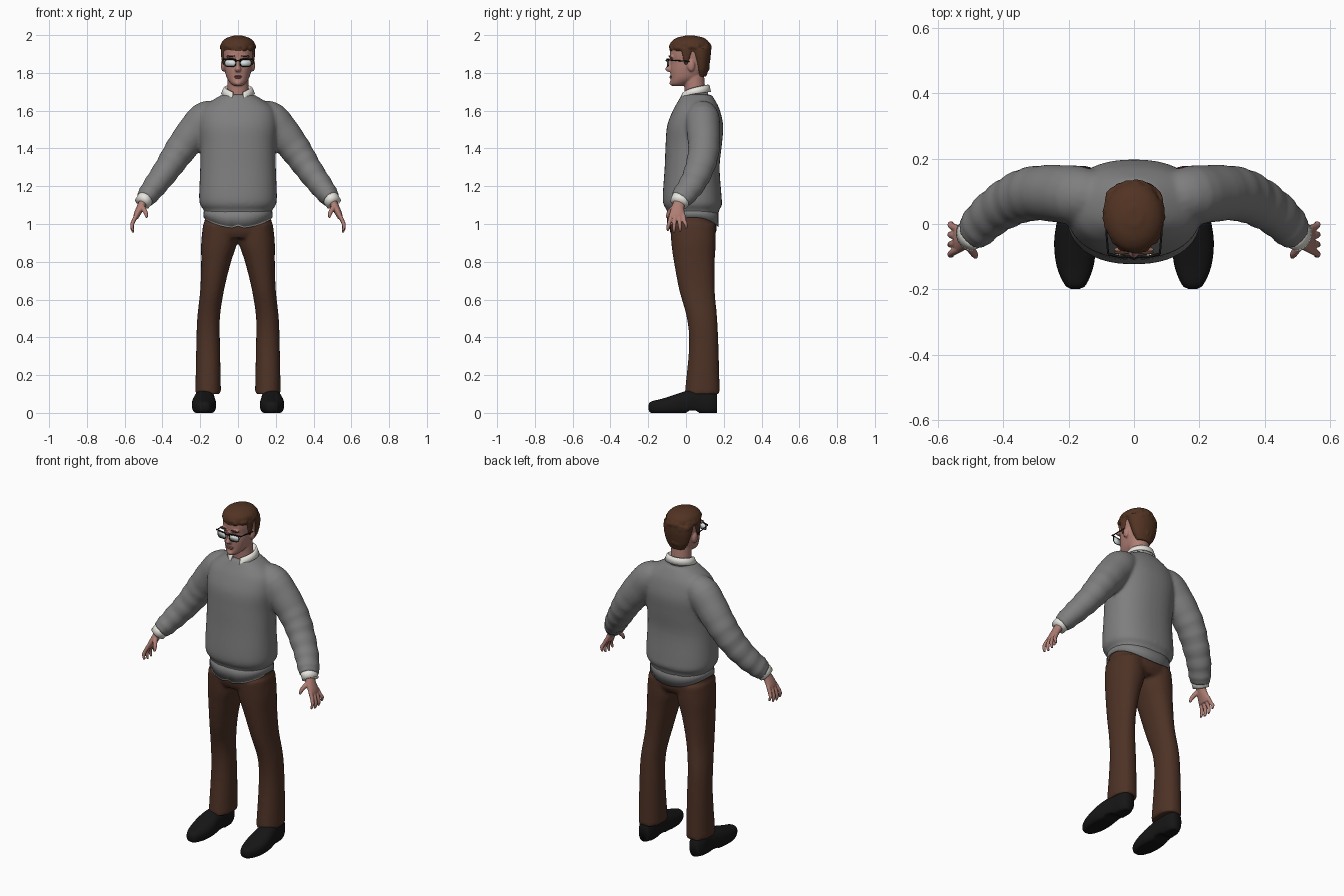
import bpy, bmesh, math, random
from mathutils import Vector, Matrix

cube = bpy.data.objects.get("Cube")
if cube:
    bpy.data.objects.remove(cube)
random.seed(4)
X, Y, Z = Vector((1, 0, 0)), Vector((0, 1, 0)), Vector((0, 0, 1))


def material(name, color):
    m = bpy.data.materials.new(name)
    m.use_nodes = True
    m.diffuse_color = (*color, 1)
    bsdf = m.node_tree.nodes["Principled BSDF"]
    bsdf.inputs["Base Color"].default_value = (*color, 1)
    bsdf.inputs["Roughness"].default_value = 0.8
    return m


GREY = material("grey wool", (0.21, 0.21, 0.21))
BROWN = material("brown cloth", (0.075, 0.032, 0.019))
HAIR = material("brown hair", (0.085, 0.034, 0.017))
SKIN = material("skin", (0.43, 0.21, 0.175))
LIPS = material("lips", (0.3, 0.11, 0.1))
BLACK = material("black leather", (0.008, 0.008, 0.008))
WHITE = material("white cotton", (0.8, 0.79, 0.74))
GLASS = material("pale glass", (0.75, 0.8, 0.8))


def loft(bm, rings, axis=None, s=1, n=28, p=2, ripple=0, steps=4, caps=True):
    """Smooth tube through rings of (x, y, z, half width, half depth)."""
    k = [Vector(r) for r in rings]
    k = [2 * k[0] - k[1]] + k + [2 * k[-1] - k[-2]]
    path = []
    for i in range(1, len(k) - 2):
        a, b, c, d = k[i - 1:i + 3]
        for j in range(steps):
            t = j / steps
            path.append(0.5 * (2 * b + (c - a) * t + (2 * a - 5 * b + 4 * c - d) * t ** 2
                               + (3 * b - a - 3 * c + d) * t ** 3))
    path.append(k[-2])
    loops = []
    for i, r in enumerate(path):
        q, o = path[min(i + 1, len(path) - 1)], path[max(i - 1, 0)]
        t = axis or Vector(q[:3]) - Vector(o[:3])
        t = t.normalized()
        u = Z if abs(t.y) > 0.8 else Y
        u = (u - t * u.dot(t)).normalized()
        v = t.cross(u)
        grow = 1 + ripple * math.sin(i * 1.9) * i / len(path)
        loop = []
        for j in range(n):
            a = math.tau * j / n
            c, d = math.cos(a), math.sin(a)
            c = math.copysign(abs(c) ** (2 / p), c)
            d = math.copysign(abs(d) ** (2 / p), d)
            co = Vector(r[:3]) + (v * c * abs(r[3]) + u * d * abs(r[4])) * grow
            loop.append(bm.verts.new((co.x * s, co.y, co.z)))
        loops.append(loop)
    for a, b in zip(loops, loops[1:]):
        for j in range(n):
            bm.faces.new((a[j], a[j - 1], b[j - 1], b[j]))
    if caps:
        bm.faces.new(loops[0])
        bm.faces.new(loops[-1])
    return loops


def body(bm, rows, **kw):
    """Horizontal loft from rows of (z, half width, front y, back y)."""
    return loft(bm, [(0, (f + b) / 2, z, w, (b - f) / 2) for z, w, f, b in rows], axis=Z, **kw)


def blob(bm, pos, size):
    m = Matrix.Translation(pos) @ Matrix.Diagonal((*size, 1))
    bmesh.ops.create_icosphere(bm, subdivisions=3, radius=1, matrix=m)


def finish(name, bm, mat, voxel=0, smooth=3):
    bmesh.ops.recalc_face_normals(bm, faces=bm.faces)
    for f in bm.faces:
        f.smooth = True
    me = bpy.data.meshes.new(name)
    bm.to_mesh(me)
    bm.free()
    me.materials.append(mat)
    ob = bpy.data.objects.new(name, me)
    bpy.context.collection.objects.link(ob)
    if voxel:
        r = ob.modifiers.new("Fuse", 'REMESH')
        r.mode, r.voxel_size, r.use_smooth_shade = 'VOXEL', voxel, True
        sm = ob.modifiers.new("Soften", 'SMOOTH')
        sm.factor, sm.iterations = 0.5, smooth
    return ob


def wire(name, pts, r, cyclic=False):
    cu = bpy.data.curves.new(name, 'CURVE')
    cu.dimensions, cu.bevel_depth, cu.bevel_resolution = '3D', r, 2
    sp = cu.splines.new('POLY')
    sp.points.add(len(pts) - 1)
    for q, co in zip(sp.points, pts):
        q.co = (*co, 1)
    sp.use_cyclic_u = cyclic
    cu.materials.append(BLACK)
    bpy.context.collection.objects.link(bpy.data.objects.new(name, cu))


# Sweater: torso with pinched hem, fused with both sleeves
bm = bmesh.new()
body(bm, [(1.04, .178, -.098, .17), (1.075, .182, -.102, .176), (1.1, .2, -.118, .19),
          (1.15, .206, -.123, .188), (1.3, .2, -.113, .178), (1.42, .2, -.108, .19),
          (1.52, .208, -.1, .197), (1.6, .195, -.07, .18), (1.645, .15, -.045, .16),
          (1.685, .085, -.022, .135)], p=2.3, n=40)
for s in (1, -1):
    loft(bm, [(.1, .085, 1.59, .065, .07), (.175, .088, 1.555, .092, .09), (.27, .095, 1.44, .087, .085),
              (.325, .09, 1.365, .079, .082), (.375, .07, 1.29, .071, .077), (.43, .035, 1.215, .064, .07),
              (.475, -.008, 1.155, .056, .064), (.495, -.03, 1.128, .046, .055)], s=s, ripple=.06)
finish("sweater", bm, GREY, .01, 4)

# Shirt tails hanging below the sweater, lowest at front and back
for name, mat, low, w in (("sweater_hem", GREY, .985, .184), ("shirt_tail", WHITE, .977, .181)):
    bm = bmesh.new()
    loops = body(bm, [(1.08, w - .004, -.1, .172), (1.03, w, -.083 - w / 10, .15 + w / 8)],
                 p=2.3, n=48, steps=1, caps=False)
    for v in loops[-1]:
        front = v.co.y < 0
        v.co.z = low + .05 * (v.co.x / w) ** 2 + (0 if front or mat == GREY else .012)
        if front and abs(v.co.x) < .02:
            v.co.z += .012
    finish(name, bm, mat).modifiers.new("Thickness", 'SOLIDIFY').thickness = .003

# Trousers
bm = bmesh.new()
body(bm, [(1.07, .168, -.085, .16), (1.0, .18, -.088, .162), (.96, .184, -.085, .16), (.925, .17, -.07, .14)], p=2.3)
for s in (1, -1):
    loft(bm, [(.095, .037, 1.0, .09, .12), (.1, .04, .9, .095, .118), (.116, .044, .8, .079, .108),
              (.137, .058, .65, .063, .094), (.156, .085, .5, .06, .08), (.158, .094, .35, .063, .078),
              (.158, .086, .1, .068, .093)], axis=Z, s=s, p=2.2)
finish("trousers", bm, BROWN, .01, 3)

# Shoes with a flat sole
for s, side in ((1, "left"), (-1, "right")):
    bm = bmesh.new()
    loft(bm, [(.179, -.199, .03, .012, .012), (.179, -.185, .03, .033, .03), (.18, -.13, .032, .056, .042),
              (.18, -.06, .042, .064, .054), (.179, 0, .052, .058, .064), (.172, .07, .058, .049, .07),
              (.17, .13, .058, .045, .07), (.168, .165, .055, .03, .055)], axis=Y, s=s, p=2.5)
    for v in bm.verts:
        arch = .012 if 0 < v.co.y < .06 else 0
        v.co.z = max(v.co.z, arch)
    finish(side + "_shoe", bm, BLACK)

    # Shirt cuff and hand
    bm = bmesh.new()
    loft(bm, [(.486, -.022, 1.142, .044, .052), (.508, -.038, 1.108, .042, .048)], s=s, steps=2)
    finish(side + "_cuff", bm, WHITE)
    bm = bmesh.new()
    loft(bm, [(.495, -.03, 1.13, .022, .03), (.515, -.042, 1.09, .021, .033),
              (.535, -.047, 1.05, .017, .041), (.542, -.047, 1.028, .012, .037)], s=s)
    for i in range(4):
        drop = (.008, 0, .004, .02)[i]
        loft(bm, [(.536, -.078 + .021 * i, 1.05, .011, .011), (.556, -.088 + .027 * i, 1.01, .0105, .0105),
                  (.561, -.094 + .031 * i, .98 + drop, .0095, .0095),
                  (.555, -.097 + .033 * i, .955 + drop, .006, .006)], s=s, n=12)
    loft(bm, [(.515, -.05, 1.1, .015, .016), (.497, -.078, 1.075, .013, .013),
              (.487, -.093, 1.055, .011, .011), (.483, -.102, 1.033, .006, .006)], s=s, n=12)
    finish(side + "_hand", bm, SKIN, .004, 2)

# Head with neck, nose, ears, brow and chin
bm = bmesh.new()
loft(bm, [(0, .055, 1.64, .066, .058), (0, .048, 1.7, .058, .055), (0, .04, 1.8, .056, .055)], axis=Z)
body(bm, [(1.73, .02, -.07, -.025), (1.745, .04, -.081, .02), (1.775, .06, -.081, .075), (1.82, .072, -.083, .11),
          (1.86, .077, -.08, .122), (1.9, .081, -.086, .125), (1.94, .078, -.08, .122), (1.975, .05, -.045, .09)], p=2.2)
body(bm, [(1.875, .008, -.091, -.07), (1.84, .01, -.1, -.07), (1.82, .016, -.11, -.07), (1.806, .013, -.1, -.07)])
blob(bm, (0, -.073, 1.746), (.02, .015, .014))
for s in (1, -1):
    blob(bm, (.079 * s, .027, 1.838), (.012, .02, .031))
    blob(bm, (.032 * s, -.078, 1.884), (.03, .012, .008))
finish("head", bm, SKIN, .005, 3)
bm = bmesh.new()
blob(bm, (0, -.079, 1.782), (.024, .009, .004))
blob(bm, (0, -.078, 1.775), (.02, .009, .005))
finish("lips", bm, LIPS)

# Wavy hair: crown, back of head, sideburns and small locks
bm = bmesh.new()
body(bm, [(1.912, .083, -.086, .125), (1.94, .09, -.088, .13), (1.965, .084, -.078, .12),
          (1.985, .06, -.05, .095), (1.997, .025, -.005, .05)])
body(bm, [(1.78, .046, .06, .107), (1.82, .07, .045, .12), (1.88, .086, .025, .13), (1.93, .09, 0, .133)])
for s in (1, -1):
    loft(bm, [(.079, .005, 1.93, .012, .03), (.079, .002, 1.885, .01, .02), (.076, 0, 1.845, .006, .009)], s=s)
for i in range(70):
    a, h = random.uniform(0, math.tau), random.uniform(0, .95)
    w = math.sqrt(1 - h * h)
    blob(bm, (.079 * w * math.cos(a), .022 + .097 * w * math.sin(a), 1.928 + .055 * h), (.019, .019, .015))
for i in range(24):
    a, h = random.uniform(.4, math.pi - .4), random.uniform(.2, 1)
    blob(bm, ((.04 + .04 * h) * math.cos(a), .065 + (.04 + .015 * h) * math.sin(a), 1.79 + .13 * h), (.016, .016, .02))
for v in bm.verts:
    v.co.z = min(v.co.z, 2.003)
finish("hair", bm, HAIR, .005, 2)

# Eyebrows and glasses
for s, side in ((1, "left"), (-1, "right")):
    bm = bmesh.new()
    blob(bm, (.037 * s, -.087, 1.889), (.023, .006, .004))
    finish(side + "_eyebrow", bm, HAIR)
    outline = []
    for j in range(24):
        a = math.tau * j / 24
        c, d = math.cos(a), math.sin(a)
        outline.append((s * (.041 + .029 * math.copysign(abs(c) ** .6, c)), -.099 + .008 * max(c, 0),
                        1.852 + .019 * math.copysign(abs(d) ** .6, d)))
    bm = bmesh.new()
    bm.faces.new([bm.verts.new(q) for q in outline])
    finish(side + "_lens", bm, GLASS).modifiers.new("Thickness", 'SOLIDIFY').thickness = .002
    wire(side + "_rim", outline, .0022, True)
    wire(side + "_browline", [(s * .01, -.1, 1.869), (s * .04, -.101, 1.873), (s * .079, -.091, 1.871)], .004)
    wire(side + "_temple", [(s * .079, -.091, 1.868), (s * .084, -.03, 1.864), (s * .086, .02, 1.86)], .003)
wire("bridge", [(-.014, -.1, 1.862), (0, -.106, 1.866), (.014, -.1, 1.862)], .003)

# Folded shirt collar, open at the front with two points
bm = bmesh.new()
rows = []
for i in range(41):
    t = i / 20 - 1
    a, f = t * 2.78, abs(t)
    point = max(0, f - .75) * .12
    row = []
    for rx, ry, z in ((.063, .06, 1.66), (.068, .066, 1.738 - .04 * f ** 2),
                      (.076, .074, 1.735 - .042 * f ** 2), (.09, .083 + point * .5, 1.7 - .03 * f ** 2 - point)):
        row.append(bm.verts.new((rx * math.sin(a), .05 + ry * math.cos(a), z)))
    rows.append(row)
for a, b in zip(rows, rows[1:]):
    for j in range(3):
        bm.faces.new((a[j], b[j], b[j + 1], a[j + 1]))
finish("shirt_collar", bm, WHITE).modifiers.new("Thickness", 'SOLIDIFY').thickness = .004
